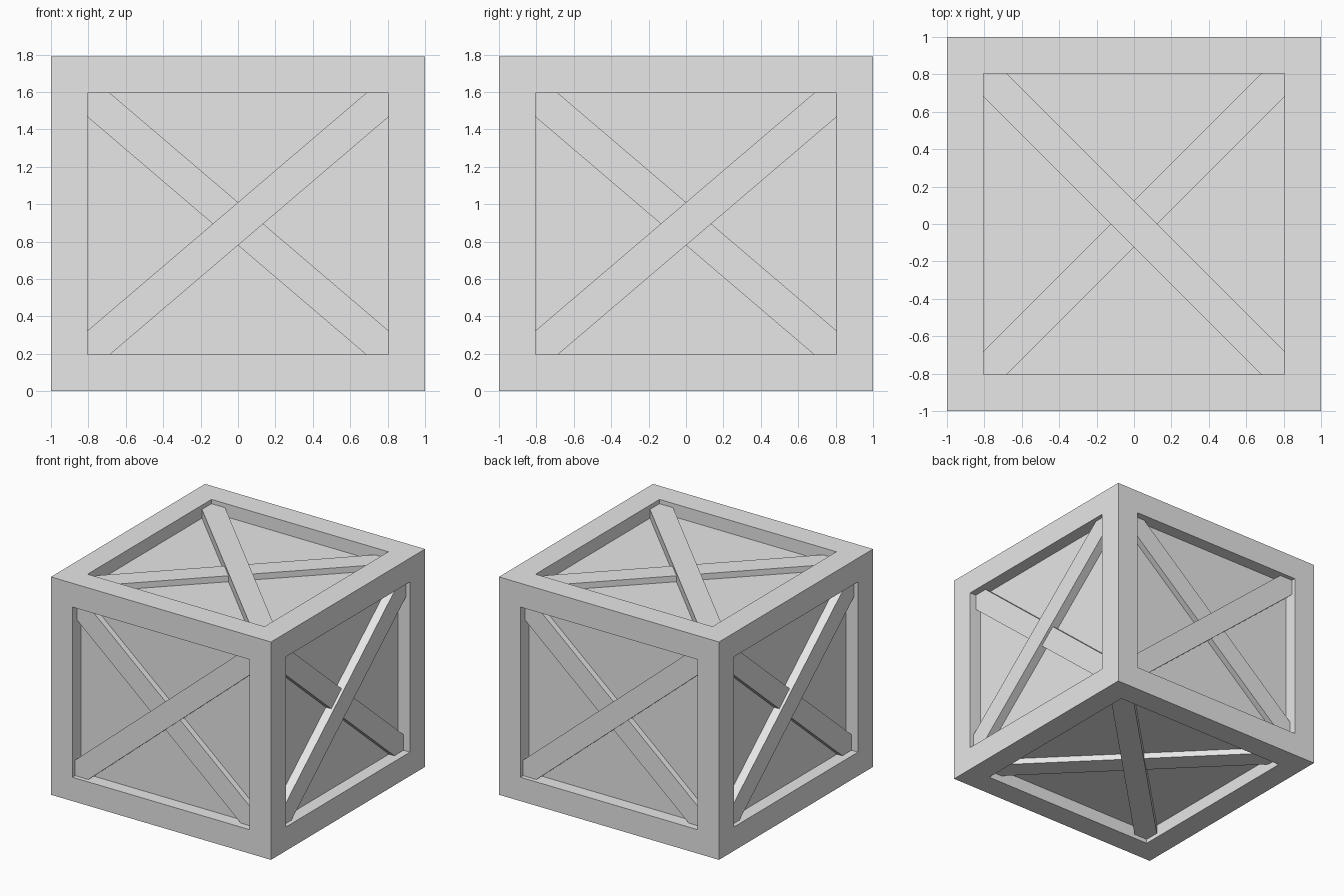
import bpy
import bmesh
from mathutils import Vector

old = bpy.data.objects.get("Cube")
if old:
    bpy.data.objects.remove(old, do_unlink=True)

HALF = Vector((1.0, 1.0, 0.895))    # half size of the crate
CENTRE = Vector((0, 0, HALF.z))
RIM = 0.196                         # width of the frame
PANEL_DEPTH = 0.107
UPPER_DEPTH, LOWER_DEPTH = 0.035, 0.058
BAR_WIDTH = 0.175

grey = bpy.data.materials.new("plain_grey")
grey.use_nodes = True
colour = (0.8, 0.8, 0.8, 1)
grey.diffuse_color = colour
grey.node_tree.nodes["Principled BSDF"].inputs["Base Color"].default_value = colour


def add_object(name, bm):
    bmesh.ops.recalc_face_normals(bm, faces=bm.faces)
    mesh = bpy.data.meshes.new(name)
    bm.to_mesh(mesh)
    bm.free()
    mesh.materials.append(grey)
    obj = bpy.data.objects.new(name, mesh)
    bpy.context.collection.objects.link(obj)
    return obj


# Crate body: a box with a sunken panel on every side
bm = bmesh.new()
bmesh.ops.create_cube(bm, size=2)
for v in bm.verts:
    v.co = Vector(c * h for c, h in zip(v.co, HALF)) + CENTRE
panels = list(bm.faces)
bmesh.ops.inset_individual(bm, faces=panels, thickness=RIM, use_even_offset=True)
for panel in panels:
    panel.normal_update()
    shift = panel.normal * -PANEL_DEPTH
    new = bmesh.ops.extrude_discrete_faces(bm, faces=[panel])["faces"][0]
    bmesh.ops.translate(bm, verts=new.verts, vec=shift)
add_object("crate_body", bm)


def extent(axis):
    return abs(axis.dot(HALF))


def brace(name, normal, u, v, depth):
    """Diagonal bar along u + v, its ends cut to the corners of the opening."""
    a, b = extent(u) - RIM, extent(v) - RIM
    slope = extent(v) / extent(u)
    slope = slope if slope == 1 else 0.853 ** (1 if slope < 1 else -1)
    h = BAR_WIDTH / 2 * (1 + slope * slope) ** 0.5
    half_outline = [(-a, -b), ((h - b) / slope, -b), (a, slope * a - h)]
    outline = half_outline + [(-x, -y) for x, y in half_outline]
    base = CENTRE + normal * (extent(normal) - PANEL_DEPTH - 0.005)
    bm = bmesh.new()
    face = bm.faces.new([bm.verts.new(base + u * x + v * y) for x, y in outline])
    top = bmesh.ops.extrude_face_region(bm, geom=[face], use_keep_orig=True)["geom"]
    verts = [g for g in top if isinstance(g, bmesh.types.BMVert)]
    bmesh.ops.translate(bm, verts=verts, vec=normal * (PANEL_DEPTH + 0.005 - depth))
    add_object(name, bm)


# Crossed braces: the upper bar runs along u + v, the lower one crosses it
X, Y, Z = Vector((1, 0, 0)), Vector((0, 1, 0)), Vector((0, 0, 1))
sides = {
    "front": (-Y, X, Z),
    "left": (X, Y, Z),
    "back": (Y, -X, Z),
    "right": (-X, -Y, Z),
    "top": (Z, Y, -X),
    "bottom": (-Z, Y, X),
}
for side, (n, u, v) in sides.items():
    brace(side + "_upper_brace", n, u, v, UPPER_DEPTH)
    brace(side + "_lower_brace", n, -u, v, LOWER_DEPTH)
